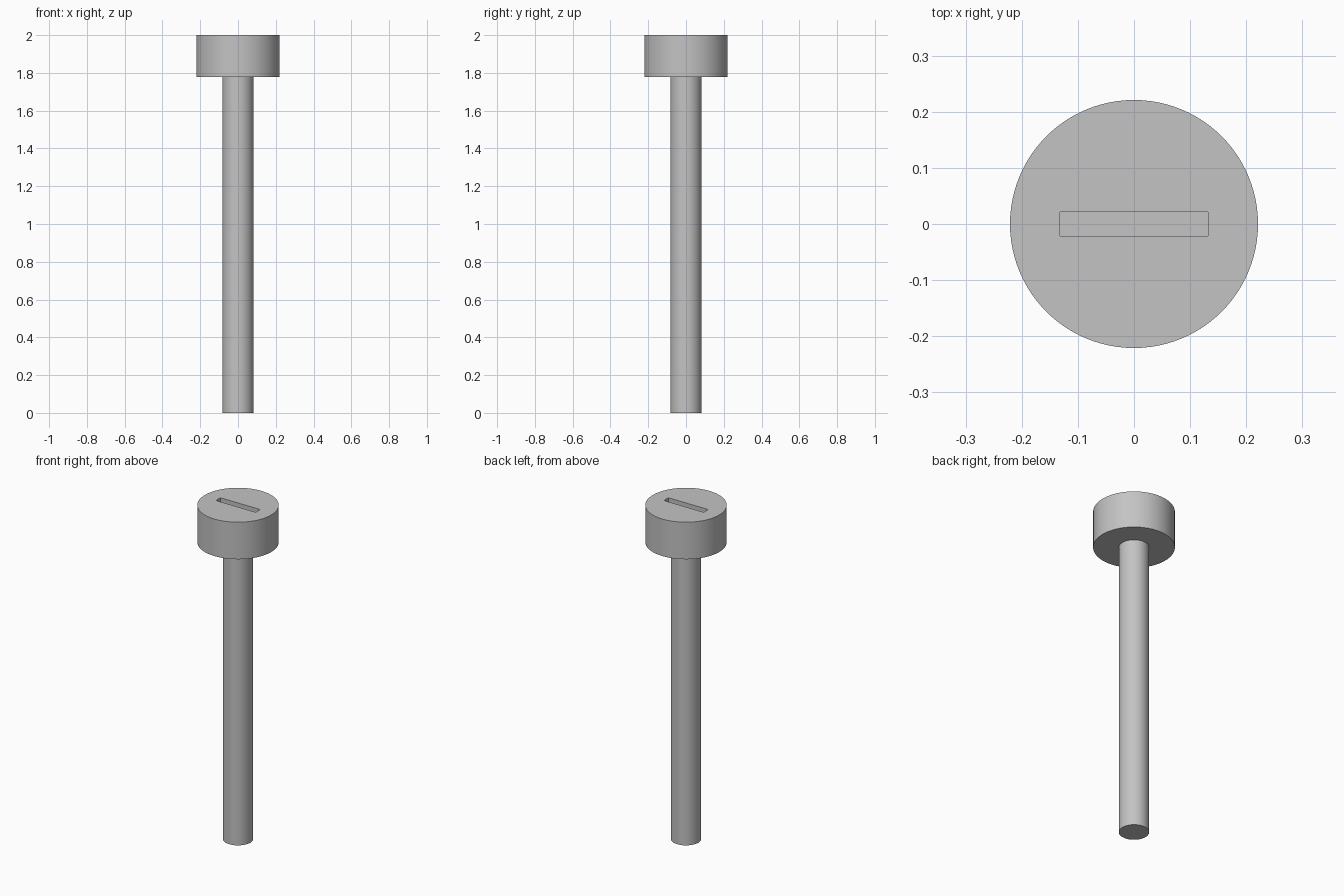
import bpy
import math

if "Cube" in bpy.data.objects:
    bpy.data.objects.remove(bpy.data.objects["Cube"], do_unlink=True)

TOP = 2.0
HEAD_BOTTOM = 1.778
SLOT_DEPTH = 0.045

# Plain grey metal
metal = bpy.data.materials.new("grey_metal")
metal.use_nodes = True
colour = (0.55, 0.55, 0.55, 1)
metal.diffuse_color = colour
metal.node_tree.nodes["Principled BSDF"].inputs["Base Color"].default_value = colour


def cylinder(name, radius, bottom, top):
    bpy.ops.mesh.primitive_cylinder_add(
        vertices=96, radius=radius, depth=top - bottom,
        location=(0, 0, (bottom + top) / 2))
    obj = bpy.context.object
    obj.name = name
    obj.data.materials.append(metal)
    return obj


def smooth(obj):
    bpy.ops.object.select_all(action="DESELECT")
    obj.select_set(True)
    bpy.context.view_layer.objects.active = obj
    bpy.ops.object.shade_smooth_by_angle(angle=math.radians(30))


# Long shaft and wide flat head
shaft = cylinder("shaft", 0.082, 0, HEAD_BOTTOM)
head = cylinder("head", 0.221, HEAD_BOTTOM, TOP)

# Driver slot cut into the top of the head
bpy.ops.mesh.primitive_cube_add(size=1, location=(0, 0, TOP))
cutter = bpy.context.object
cutter.name = "slot_cutter"
cutter.scale = (0.263, 0.043, 2 * SLOT_DEPTH)
cutter.data.materials.append(metal)
cutter.hide_render = True

bpy.context.view_layer.objects.active = head
cut = head.modifiers.new("slot", "BOOLEAN")
cut.operation = "DIFFERENCE"
cut.solver = "EXACT"
cut.object = cutter
bpy.ops.object.modifier_apply(modifier=cut.name)
bpy.data.objects.remove(cutter, do_unlink=True)

for part in (shaft, head):
    smooth(part)
